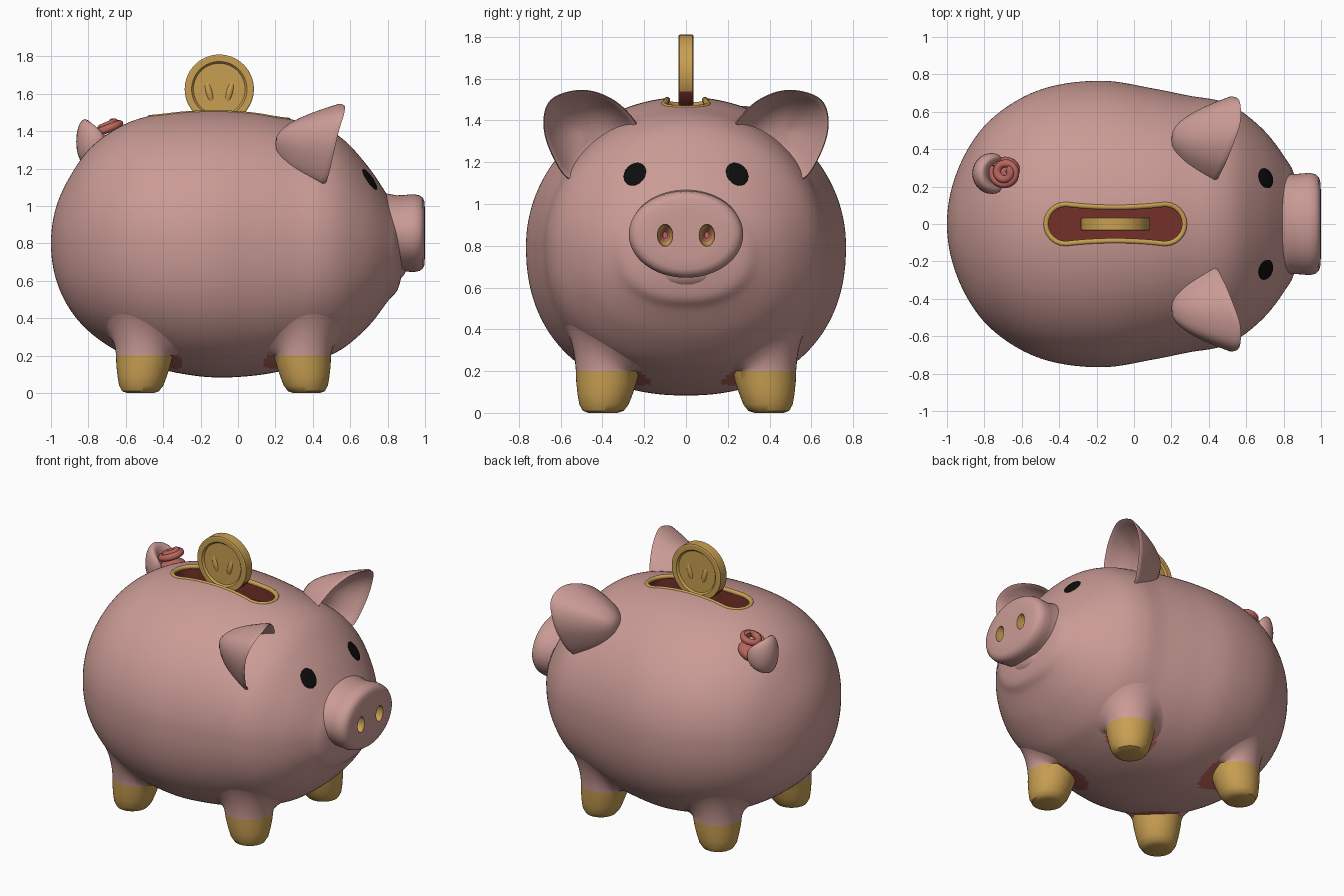
import bpy, bmesh, math
from mathutils import Vector

if "Cube" in bpy.data.objects:
    bpy.data.objects.remove(bpy.data.objects["Cube"])

def mat(name, rgb):
    m = bpy.data.materials.new(name)
    m.diffuse_color = (*rgb, 1)
    m.use_nodes = True
    m.node_tree.nodes["Principled BSDF"].inputs["Base Color"].default_value = m.diffuse_color
    return m

PINK = mat("dusty_pink", (0.60, 0.33, 0.305))
GOLD = mat("gold", (0.58, 0.345, 0.085))
RED = mat("dark_red", (0.175, 0.03, 0.021))
SALMON = mat("salmon", (0.48, 0.13, 0.11))
BLACK = mat("black", (0.004, 0.004, 0.004))
TAU = math.tau

def smooth(ob, angle=40):
    bpy.ops.object.select_all(action='DESELECT')
    ob.select_set(True)
    bpy.context.view_layer.objects.active = ob
    bpy.ops.object.shade_smooth_by_angle(angle=math.radians(angle))

def loft(name, rings, mats, angle=40):
    """Skin a list of rings; a one-point ring closes an end."""
    bm = bmesh.new()
    vs = [[bm.verts.new(p) for p in r] for r in rings]
    for a, b in zip(vs, vs[1:]):
        n = max(len(a), len(b))
        for i in range(n):
            j = (i + 1) % n
            quad = [a[i % len(a)], a[j % len(a)], b[j % len(b)], b[i % len(b)]]
            bm.faces.new(list(dict.fromkeys(quad)))
    bmesh.ops.recalc_face_normals(bm, faces=bm.faces)
    me = bpy.data.meshes.new(name)
    bm.to_mesh(me)
    bm.free()
    for m in mats:
        me.materials.append(m)
    ob = bpy.data.objects.new(name, me)
    bpy.context.collection.objects.link(ob)
    smooth(ob, angle)
    return ob

def ellipsoid(name, loc, scale, m, rot=(0, 0, 0)):
    bpy.ops.mesh.primitive_uv_sphere_add(segments=32, ring_count=16, location=loc, rotation=rot)
    ob = bpy.context.object
    ob.name, ob.scale = name, scale
    ob.data.materials.append(m)
    smooth(ob, 60)

def tube(name, pts, radius, m, cyclic=False):
    cu = bpy.data.curves.new(name, 'CURVE')
    cu.dimensions, cu.bevel_depth, cu.bevel_resolution = '3D', radius, 3
    cu.use_fill_caps = True
    sp = cu.splines.new('POLY')
    sp.points.add(len(pts) - 1)
    for p, c in zip(sp.points, pts):
        p.co = (*c, 1)
    sp.use_cyclic_u = cyclic
    cu.materials.append(m)
    bpy.context.collection.objects.link(bpy.data.objects.new(name, cu))

def cut(ob, cutter):
    md = ob.modifiers.new("cut", 'BOOLEAN')
    md.operation, md.solver, md.object = 'DIFFERENCE', 'EXACT', cutter
    md.material_mode = 'INDEX'
    bpy.context.view_layer.objects.active = ob
    bpy.ops.object.modifier_apply(modifier="cut")
    bpy.data.objects.remove(cutter)
    smooth(ob)

def cat(p, t):
    """Catmull-Rom through four points."""
    return [0.5 * (2*b + (c-a)*t + (2*a-5*b+4*c-d)*t*t + (3*b-a-3*c+d)*t**3)
            for a, b, c, d in zip(*p)]

# Body stations: x, top z, bottom z, half width; the lower half is slightly boxier
ST = [(-1, .80, .80, 0), (-.975, .985, .615, .19), (-.9, 1.155, .45, .38),
      (-.78, 1.32, .315, .545), (-.6, 1.44, .2, .675), (-.4, 1.495, .125, .745),
      (-.15, 1.512, .085, .765), (.1, 1.5, .095, .725), (.3, 1.46, .135, .685),
      (.45, 1.42, .185, .66), (.57, 1.35, .245, .605), (.7, 1.205, .36, .495),
      (.8, 1.055, .49, .365), (.86, .95, .57, .25), (.89, .76, .76, 0)]
LOW = 2.25
mirror_st = lambda s: (s[0], s[2], s[1], -s[3])
EXT = [mirror_st(ST[1])] + ST + [mirror_st(ST[-2])]

def station(t):
    i = min(int(t), len(ST) - 2)
    return cat(EXT[i:i + 4], t - i)

def on_body(x, y, side=1):
    """Upper (1) or lower (-1) body surface at x, y."""
    lo, hi = 0, len(ST) - 1
    for _ in range(40):
        mid = (lo + hi) / 2
        lo, hi = (mid, hi) if station(mid)[0] < x else (lo, mid)
    _, top, bot, hy = station(lo)
    n = 2 if side > 0 else LOW
    return Vector((x, y, (top + bot) / 2 + side * (top - bot) / 2 * max(0, 1 - abs(y / hy) ** n) ** (1 / n)))

rings = []
N, M = (len(ST) - 1) * 12, 180
for k in range(N + 1):
    x, top, bot, hy = station(k / 12)
    ring = []
    for i in range(M):
        s, c = math.sin(TAU * i / M), math.cos(TAU * i / M)
        e = 1 if c > 0 else 2 / LOW
        ring.append((x, hy * math.copysign(abs(s) ** e, s),
                     (top + bot) / 2 + (top - bot) / 2 * math.copysign(abs(c) ** e, c)))
    rings.append([(x, 0, top)] if k in (0, N) else ring)
body = loft("body", rings, [PINK, RED, SALMON])

# Coin slot with a slightly pinched waist
def slot_outline(grow):
    pts, r = [], .099 + grow
    for s in (1, -1):
        pts += [(-.1 + s * (.265 + r * math.cos(a)), s * r * math.sin(a))
                for a in [math.pi * (i / 12 - .5) for i in range(13)]]
        for i in range(1, 12):
            u = 1 - i / 6
            pts.append((-.1 + s * .265 * u, s * (r - .016 * (1 - u * u))))
    return pts

o = slot_outline(0)
cutter = loft("slot_cutter", [[(-.1, 0, 1.38)]] + [[(x, y, z) for x, y in o] for z in (1.38, 1.7)]
              + [[(-.1, 0, 1.7)]], [PINK, RED, SALMON])
for p in cutter.data.polygons:
    p.material_index = 1
cut(body, cutter)
tube("slot_rim", [on_body(x, y) - Vector((0, 0, .009)) for x, y in slot_outline(.007)], .0145, GOLD, True)

# Legs: gold hooves, pink fillets flowing into the belly, salmon patches on the inner side
HOOF = [(0, 0), (.07, 0), (.098, .01), (.118, .04), (.132, .09), (.145, .15), (.152, .2)]
for lx, end in ((-.5, "back"), (.345, "front")):
    for s, side in ((1, "left"), (-1, "right")):
        c = Vector((lx, s * .375))
        dirs = [Vector((math.cos(TAU * i / 48), math.sin(TAU * i / 48))) for i in range(48)]
        rings = []
        for r, z in HOOF:
            k = max(0, 1 - z / .2) * .022
            m = c + Vector((math.copysign(k, lx), s * k))
            rings.append([(*(m + d * r), z) for d in dirs] if r else [(*m, z)])
        for j in range(1, 9):
            t, ring = j / 8, []
            for d in dirs:
                e = c + d * .215
                ze = on_body(e.x, e.y, -1).z + .006
                w = c + d * .16
                zw = max(.2, on_body(w.x, w.y, -1).z - .02)
                r = (1 - t) ** 2 * .152 + 2 * t * (1 - t) * .158 + t * t * .215
                ring.append((*(c + d * r), (1 - t) ** 2 * .2 + 2 * t * (1 - t) * zw + t * t * ze))
            rings.append(ring)
        rings.append([(*c, .4)])
        leg = loft(f"{end}_{side}_leg", rings, [PINK, GOLD])
        for p in leg.data.polygons[:48 * (len(HOOF) - 1)]:
            p.material_index = 1
        c = c + (Vector((-.08, 0)) - c).normalized() * .065
        for p in body.data.polygons:
            if p.center.z < .35 and (p.center.xy - c).length < .16:
                p.material_index = 2

# Snout with two cut nostrils
SN = [(.7, 0), (.7, .285), (.8, .278), (.85, .266), (.9, .27), (.94, .274), (.97, .266),
      (.988, .25), (.997, .222), (1.0, .15), (1.0, 0)]
snout = loft("snout", [[(x, r * math.cos(TAU * i / 64), .855 + r * .76 * math.sin(TAU * i / 64))
                        for i in range(64)] if r else [(x, 0, .855)] for x, r in SN],
             [PINK, GOLD, SALMON])
for s in (1, -1):
    prof = [(.9, 0), (.9, .3), (.92, .65), (.96, .92), (1.0, 1), (1.05, 1), (1.05, 0)]
    c = loft("nostril_cutter", [[(x, s * .1 + .037 * r * math.cos(TAU * i / 24),
                                  .85 + .053 * r * math.sin(TAU * i / 24)) for i in range(24)]
                                if r else [(x, s * .1, .85)] for x, r in prof], [PINK, GOLD, SALMON])
    for p in c.data.polygons:
        p.material_index = 2 if p.center.x < .915 else 1
    cut(snout, c)
ellipsoid("lower_lip", (.81, 0, .675), (.09, .16, .085), PINK)

# Eyes: thin plates lying on the head
for s, side in ((1, "left"), (-1, "right")):
    p, d = on_body(.705, s * .245), .02
    n = (on_body(p.x + d, p.y) - on_body(p.x - d, p.y)).cross(on_body(p.x, p.y + d) - on_body(p.x, p.y - d))
    ellipsoid(f"{side}_eye", p, (.066, .055, .008), BLACK, n.to_track_quat('Z', 'X').to_euler())

# Ears: cupped shells opening forwards
RIM = [(.42, .22, 1.34), (.47, .3, 1.465), (.52, .42, 1.535), (.56, .54, 1.545), (.56, .65, 1.5),
       (.53, .685, 1.4), (.5, .66, 1.27), (.46, .57, 1.12), (.42, .45, 1.13), (.40, .31, 1.2)]
n = len(RIM)
for s, side in ((1, "left"), (-1, "right")):
    rim = [Vector(cat([RIM[(i + k - 1) % n] for k in range(4)], t / 5)) for i in range(n) for t in range(5)]
    mid = sum(rim, Vector()) / len(rim)
    back = Vector((.2, .46, 1.34))
    rings = [[back]]
    for q in (.02, .06, .13, .24, .38, .55, .75, .92, .98):
        rings.append([back.lerp(mid, q) + (p - mid) * q ** .45 +
                      Vector((p.x - mid.x, 0, 0)) * (q - q ** .45) for p in rim])
    rings.append([mid + (p - mid) * .97 + Vector((.01, 0, 0)) for p in rim])
    for q in (.92, .87, .82, .74, .6, .4, .2, 0):
        dep = (back - mid) * .5 * (1 - (q / .92) ** 3)
        rings.append([mid + (p - mid) * q + dep for p in (rim if q else rim[:1])])
    loft(f"{side}_ear", [[(v.x, s * v.y, v.z) for v in r] for r in rings], [PINK], 60)

# Curly tail: pink crescent root wrapping a salmon curl
rings = []
for k in range(21):
    a, f = math.radians(70 + 220 * k / 20), math.sin(math.pi * k / 20) ** .6
    rings.append([((-.735 + (.083 + .047 * f * math.cos(b)) * math.cos(a)),
                   .27 + (.083 + .047 * f * math.cos(b)) * math.sin(a),
                   1.345 + .12 * f * math.sin(b)) for b in [TAU * i / 20 for i in range(20)]]
                 if 0 < k < 20 else [(-.735 + .083 * math.cos(a), .27 + .083 * math.sin(a), 1.345)])
loft("tail_root", rings, [PINK], 60)
ellipsoid("tail_base", (-.69, .275, 1.335), (.09, .085, .05), SALMON, (0, -.4, 0))
curl = []
for i in range(61):
    a, r = 2.6 + i / 60 * 1.75 * TAU, .07 - .045 * i / 60
    x = r * math.cos(a)
    curl.append((-.69 + x, .275 + r * math.sin(a), 1.41 + .35 * x + .03 * i / 60))
tube("tail_curl", curl, .022, SALMON)

# Coin with raised rims and a plain relief
CO = [(0, .024), (.138, .024), (.148, .036), (.179, .036), (.185, .032)]
CO += [(r, -y) for r, y in reversed(CO)]
coin = loft("coin", [[(-.1 + r * math.cos(TAU * i / 64), y, 1.625 + r * math.sin(TAU * i / 64))
                      for i in range(64)] if r else [(-.1, y, 1.625)] for r, y in CO], [GOLD, RED], 30)
for p in coin.data.polygons:
    p.material_index = int(abs(p.normal.y) < .5 and p.center.z < 1.54)
for s in (1, -1):
    ellipsoid("coin_relief", (-.1 + s * .055, 0, 1.61), (.025, .033, .075), GOLD, (0, s * .25, 0))
